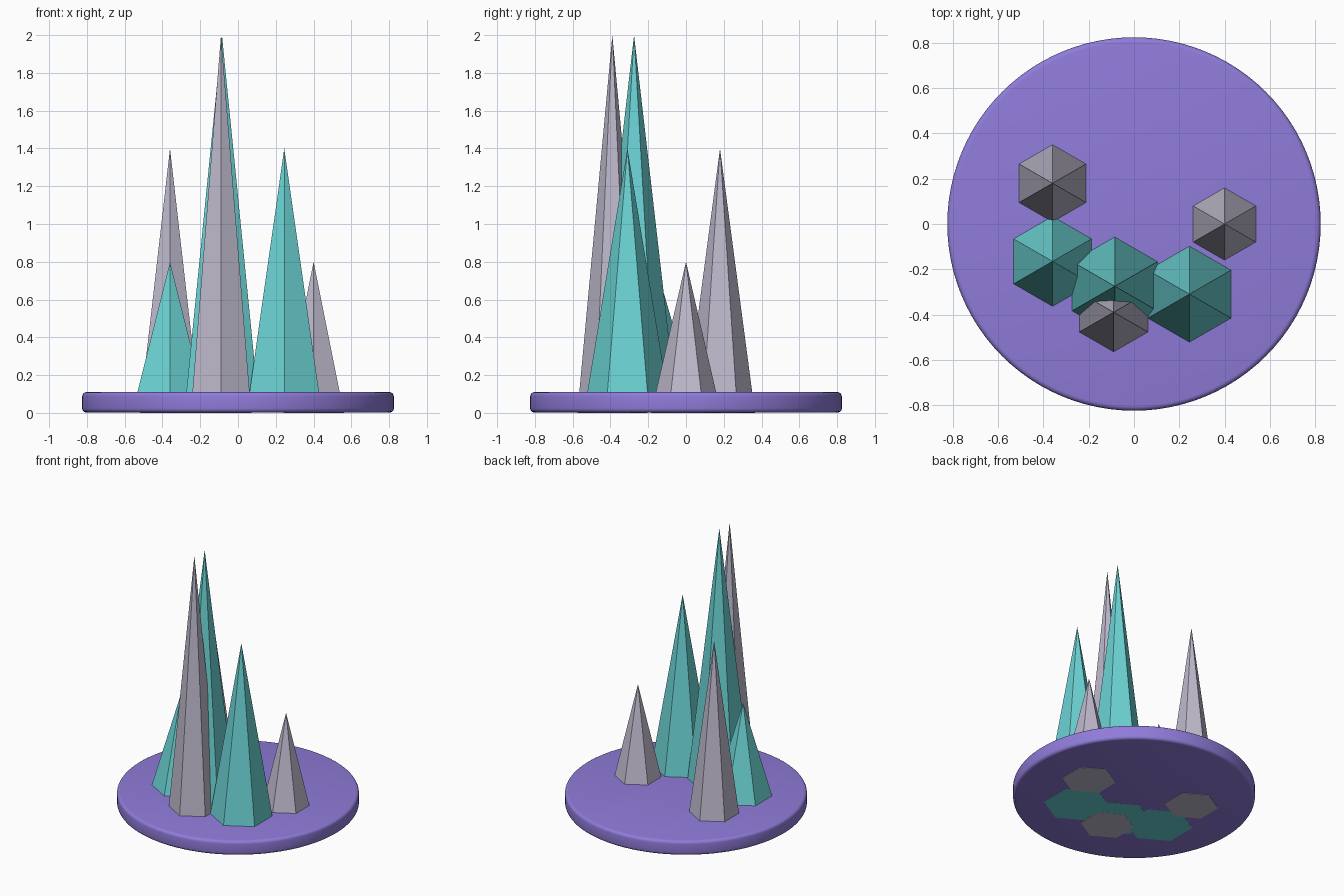
import bpy
import math

cube = bpy.data.objects.get("Cube")
if cube:
    bpy.data.objects.remove(cube, do_unlink=True)


def make_material(name, rgb):
    mat = bpy.data.materials.new(name)
    mat.use_nodes = True
    color = (*rgb, 1.0)
    mat.diffuse_color = color
    mat.node_tree.nodes["Principled BSDF"].inputs["Base Color"].default_value = color
    return mat


purple = make_material("purple", (0.28, 0.20, 0.70))
teal = make_material("teal", (0.15, 0.65, 0.66))
grey = make_material("pale_grey", (0.52, 0.49, 0.61))

# Round base plate with softened rims; its underside sits a hair above the spikes'
BASE_TOP, BASE_BOTTOM, BASE_RADIUS = 0.11, 0.002, 0.825
depth = BASE_TOP - BASE_BOTTOM
bpy.ops.mesh.primitive_cylinder_add(
    vertices=96, radius=BASE_RADIUS, depth=depth,
    location=(0, 0, BASE_BOTTOM + depth / 2))
base = bpy.context.object
base.name = "base_plate"
base.data.materials.append(purple)
bevel = base.modifiers.new("rim", "BEVEL")
bevel.width = 0.022
bevel.segments = 4
bevel.limit_method = "ANGLE"
bevel.angle_limit = math.radians(40)
bpy.ops.object.modifier_apply(modifier=bevel.name)
bpy.ops.object.shade_smooth_by_angle(angle=math.radians(35))


# Six-sided crystal spikes rising through the plate
def spike(name, x, y, height, radius, bottom, mat):
    bpy.ops.mesh.primitive_cone_add(
        vertices=6, radius1=radius, radius2=0, depth=height - bottom,
        location=(x, y, (height + bottom) / 2))
    obj = bpy.context.object
    obj.name = name
    obj.data.materials.append(mat)


LOW, MID, TALL = 0.8, 1.4, 2.0

for name, x, y, height in (
        ("grey_spike_back", -0.36, 0.18, MID),
        ("grey_spike_front", -0.09, -0.39, TALL),
        ("grey_spike_left", 0.40, 0.0, LOW)):
    spike(name, x, y, height, 0.185, 0.0, grey)

for name, x, y, height in (
        ("teal_spike_right", -0.36, -0.165, LOW),
        ("teal_spike_middle", -0.085, -0.275, TALL),
        ("teal_spike_left", 0.245, -0.31, MID)):
    spike(name, x, y, height, 0.23, 0.001, teal)
